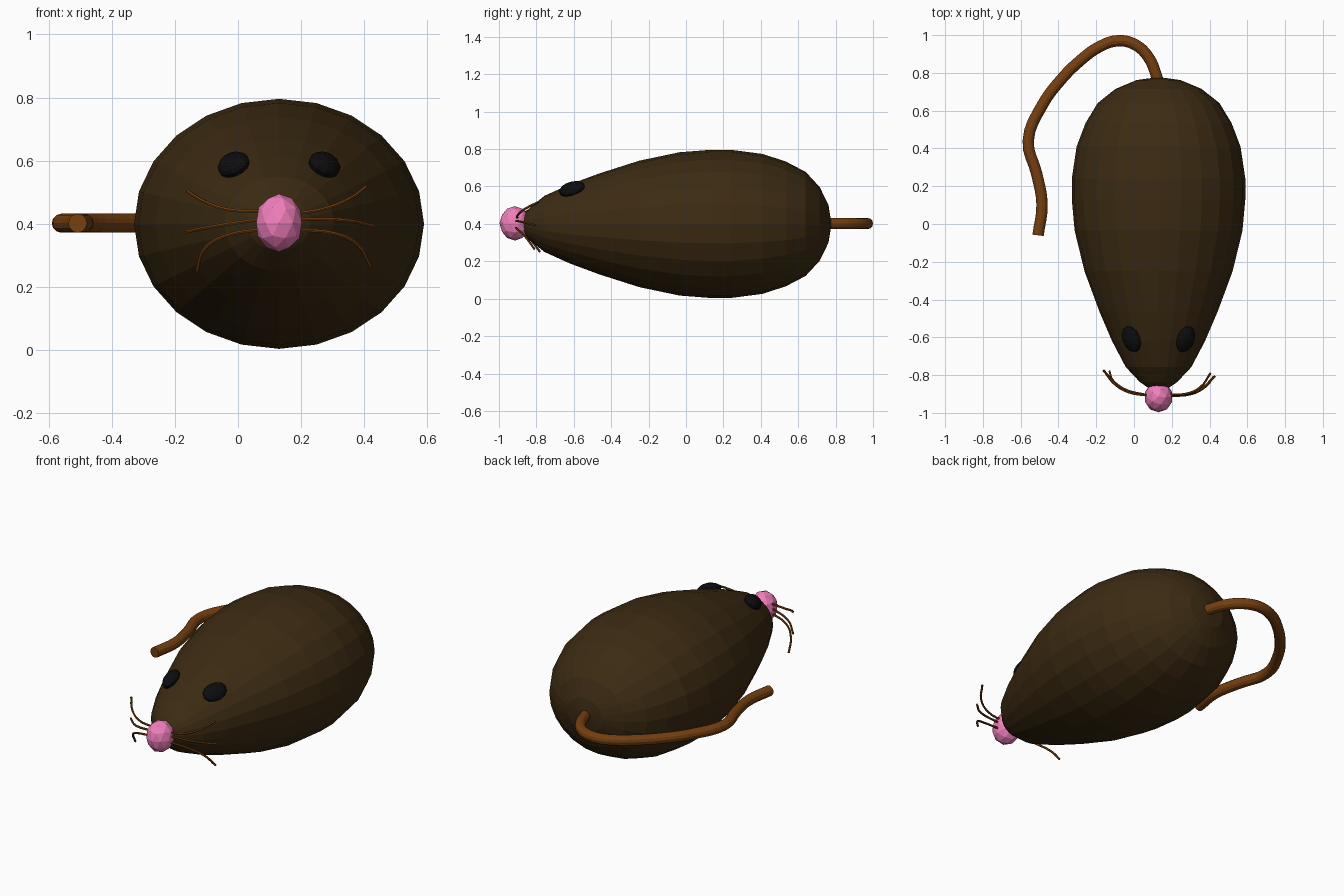
import bpy, bmesh, math
from mathutils import Vector, Matrix

if "Cube" in bpy.data.objects:
    bpy.data.objects.remove(bpy.data.objects["Cube"])

CX, CZ = 0.13, 0.40


def material(name, rgb):
    m = bpy.data.materials.new(name)
    m.diffuse_color = (*rgb, 1)
    m.use_nodes = True
    m.node_tree.nodes["Principled BSDF"].inputs["Base Color"].default_value = m.diffuse_color
    return m


BROWN = material("dark_brown", (0.045, 0.024, 0.006))
TAN = material("tail_brown", (0.18, 0.05, 0.005))
PINK = material("pink", (0.88, 0.21, 0.50))
BLACK = material("black", (0.004, 0.004, 0.005))


def finish(bm, name, mat):
    bmesh.ops.recalc_face_normals(bm, faces=bm.faces)
    me = bpy.data.meshes.new(name)
    bm.to_mesh(me)
    bm.free()
    me.materials.append(mat)
    ob = bpy.data.objects.new(name, me)
    bpy.context.collection.objects.link(ob)
    return ob


def tube(name, points, radius, res, mat):
    cu = bpy.data.curves.new(name, 'CURVE')
    cu.dimensions = '3D'
    cu.bevel_depth = radius
    cu.bevel_resolution = res
    cu.resolution_u = 4
    cu.use_fill_caps = True
    sp = cu.splines.new('BEZIER')
    sp.bezier_points.add(len(points) - 1)
    for bp, p in zip(sp.bezier_points, points):
        bp.co = p
        bp.handle_left_type = bp.handle_right_type = 'AUTO'
    sp.use_smooth = False
    cu.materials.append(mat)
    ob = bpy.data.objects.new(name, cu)
    bpy.context.collection.objects.link(ob)


# Body: elliptical rings along y, (y, half height)
profile = [(-0.865, 0.05), (-0.837, 0.085), (-0.757, 0.15), (-0.62, 0.212),
           (-0.463, 0.27), (-0.25, 0.338), (-0.035, 0.383), (0.13, 0.396),
           (0.24, 0.396), (0.41, 0.374), (0.535, 0.333), (0.64, 0.278),
           (0.715, 0.197), (0.762, 0.10)]
SIDES, WIDE = 24, 1.16
bm = bmesh.new()
rings = []
for y, r in profile:
    rings.append([bm.verts.new((CX + WIDE * r * math.sin(a), y, CZ + r * math.cos(a)))
                  for a in (2 * math.pi * i / SIDES for i in range(SIDES))])
for a, b in zip(rings, rings[1:]):
    for i in range(SIDES):
        j = (i + 1) % SIDES
        bm.faces.new((a[i], a[j], b[j], b[i]))
for ring, y in ((rings[0], -0.875), (rings[-1], 0.778)):
    tip = bm.verts.new((CX, y, CZ))
    for i in range(SIDES):
        bm.faces.new((ring[i], ring[(i + 1) % SIDES], tip))
finish(bm, "body", BROWN)

# Nose
bm = bmesh.new()
bmesh.ops.create_icosphere(bm, subdivisions=2, radius=1,
                           matrix=Matrix.Translation((CX, -0.915, 0.403))
                           @ Matrix.Diagonal((0.076, 0.082, 0.092, 1)))
finish(bm, "nose", PINK)

# Eyes: flattened balls lying on the body surface
for side, label in ((-1, "left"), (1, "right")):
    n = Vector((side * 0.50, -0.35, 0.80)).normalized()
    t = Vector((side * 0.35, 1, 0.25))
    t = (t - n * t.dot(n)).normalized()
    s = n.cross(t)
    rot = Matrix((s, t, n)).transposed().to_4x4()
    bm = bmesh.new()
    bmesh.ops.create_uvsphere(bm, u_segments=12, v_segments=8, radius=1,
                              matrix=Matrix.Translation((CX + side * 0.144, -0.61, 0.587))
                              @ rot @ Matrix.Diagonal((0.052, 0.074, 0.033, 1)))
    finish(bm, label + "_eye", BLACK)

# Tail: level curve sweeping round to one side
tail = [(0.14, 0.70), (0.12, 0.78), (0.075, 0.885), (0.005, 0.95), (-0.085, 0.97),
        (-0.18, 0.94), (-0.285, 0.865), (-0.39, 0.76), (-0.485, 0.63),
        (-0.56, 0.44), (-0.515, 0.265), (-0.487, 0.105), (-0.508, -0.06)]
tube("tail", [(x, y, 0.402) for x, y in tail], 0.03, 4, TAN)

# Whiskers
whiskers = {
    "right_whisker_top": [(0.16, -0.90, 0.43), (0.27, -0.90, 0.447), (0.35, -0.865, 0.478), (0.405, -0.79, 0.517)],
    "right_whisker_middle": [(0.16, -0.91, 0.415), (0.335, -0.885, 0.412), (0.43, -0.805, 0.393)],
    "right_whisker_bottom": [(0.16, -0.91, 0.38), (0.305, -0.90, 0.37), (0.38, -0.86, 0.333), (0.42, -0.81, 0.265)],
    "left_whisker_top": [(0.09, -0.91, 0.44), (-0.03, -0.89, 0.445), (-0.105, -0.845, 0.47), (-0.16, -0.775, 0.503)],
    "left_whisker_middle": [(0.09, -0.91, 0.417), (-0.06, -0.87, 0.395), (-0.163, -0.775, 0.375)],
    "left_whisker_bottom": [(0.09, -0.91, 0.385), (-0.045, -0.88, 0.36), (-0.11, -0.83, 0.315), (-0.13, -0.78, 0.25)],
}
for name, pts in whiskers.items():
    tube(name, pts, 0.006, 1, TAN)
